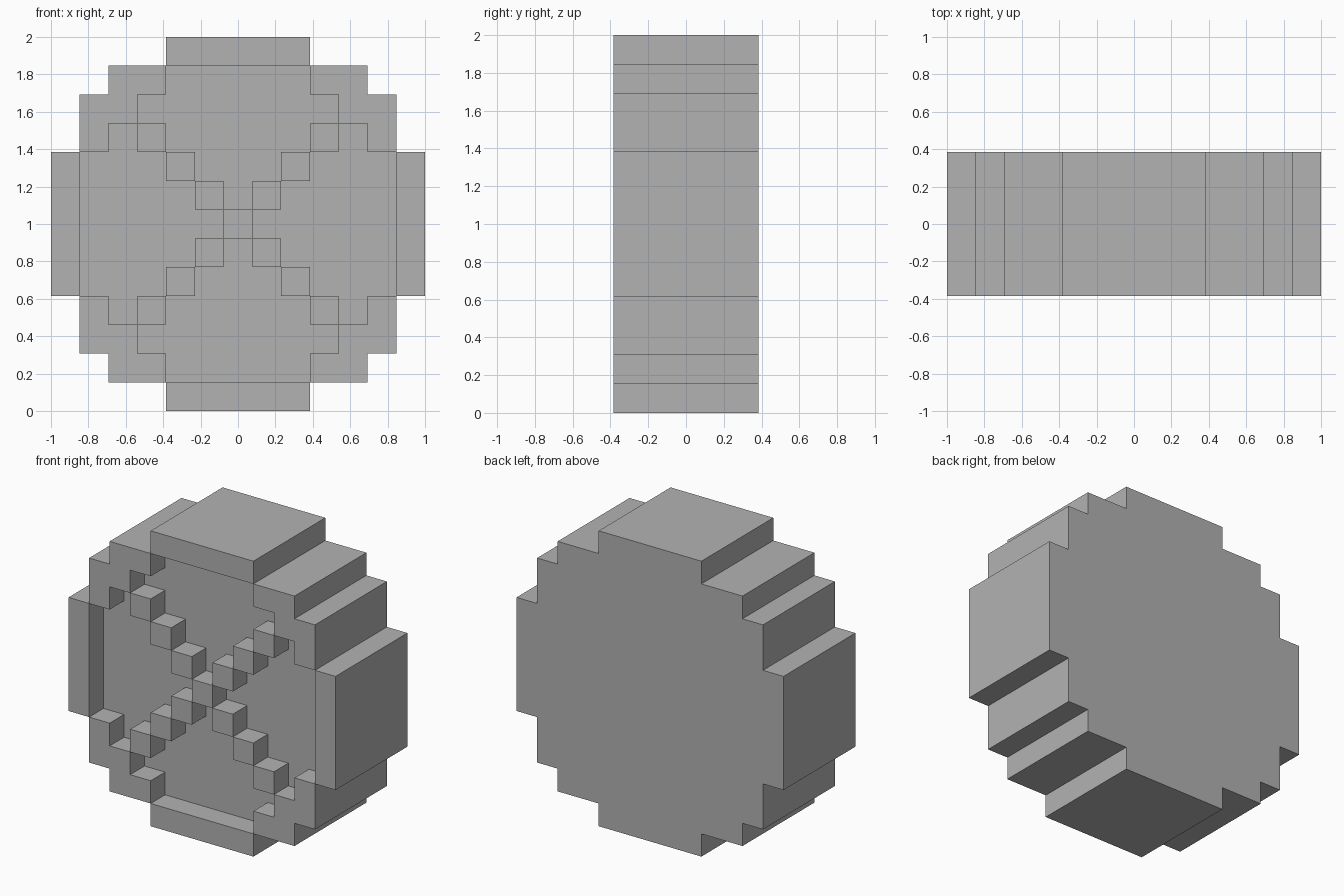
import bpy
import bmesh

cube = bpy.data.objects.get("Cube")
if cube:
    bpy.data.objects.remove(cube, do_unlink=True)

U = 2 / 13           # one block
DEPTH = 5            # blocks from front to back
# Half-width in blocks of each row, counted outward from the middle row
OUTLINE = [6, 6, 6, 5, 5, 4, 2]
RECESS = [5, 5, 5, 4, 3, 2, -1]

grey = bpy.data.materials.new("plain_grey")
grey.use_nodes = True
colour = (0.448, 0.448, 0.448, 1)
grey.diffuse_color = colour
grey.node_tree.nodes["Principled BSDF"].inputs["Base Color"].default_value = colour


def is_raised(face):
    """True for cells of the rim and of the diagonal cross."""
    c = face.calc_center_median()
    col, row = abs(round(c.x / U)), abs(round((c.z - 1) / U))
    return col > RECESS[row] or col == row


def extrude_forward(bm, faces, blocks):
    result = bmesh.ops.extrude_face_region(bm, geom=faces)
    verts = [g for g in result["geom"] if isinstance(g, bmesh.types.BMVert)]
    bmesh.ops.translate(bm, verts=verts, vec=(0, -blocks * U, 0))


bm = bmesh.new()
back = DEPTH * U / 2

# Stepped round outline as a sheet of square cells
for row in range(-6, 7):
    half = OUTLINE[abs(row)]
    for col in range(-half, half + 1):
        corners = [(-.5, -.5), (.5, -.5), (.5, .5), (-.5, .5)]
        bm.faces.new([bm.verts.new(((col + dx) * U, back, 1 + (row + dz) * U))
                      for dx, dz in corners])
bmesh.ops.remove_doubles(bm, verts=bm.verts[:], dist=U / 100)

# Solid body
extrude_forward(bm, bm.faces[:], DEPTH - 1)
bmesh.ops.recalc_face_normals(bm, faces=bm.faces[:])

# Raised rim and cross on the front
bm.normal_update()
extrude_forward(bm, [f for f in bm.faces if f.normal.y < -.5 and is_raised(f)], 1)

# Merge flat neighbouring cells
bm.normal_update()
bmesh.ops.dissolve_limit(bm, angle_limit=.01, verts=bm.verts[:], edges=bm.edges[:])

mesh = bpy.data.meshes.new("block_wheel")
bm.to_mesh(mesh)
bm.free()
mesh.materials.append(grey)
wheel = bpy.data.objects.new("block_wheel", mesh)
bpy.context.collection.objects.link(wheel)
